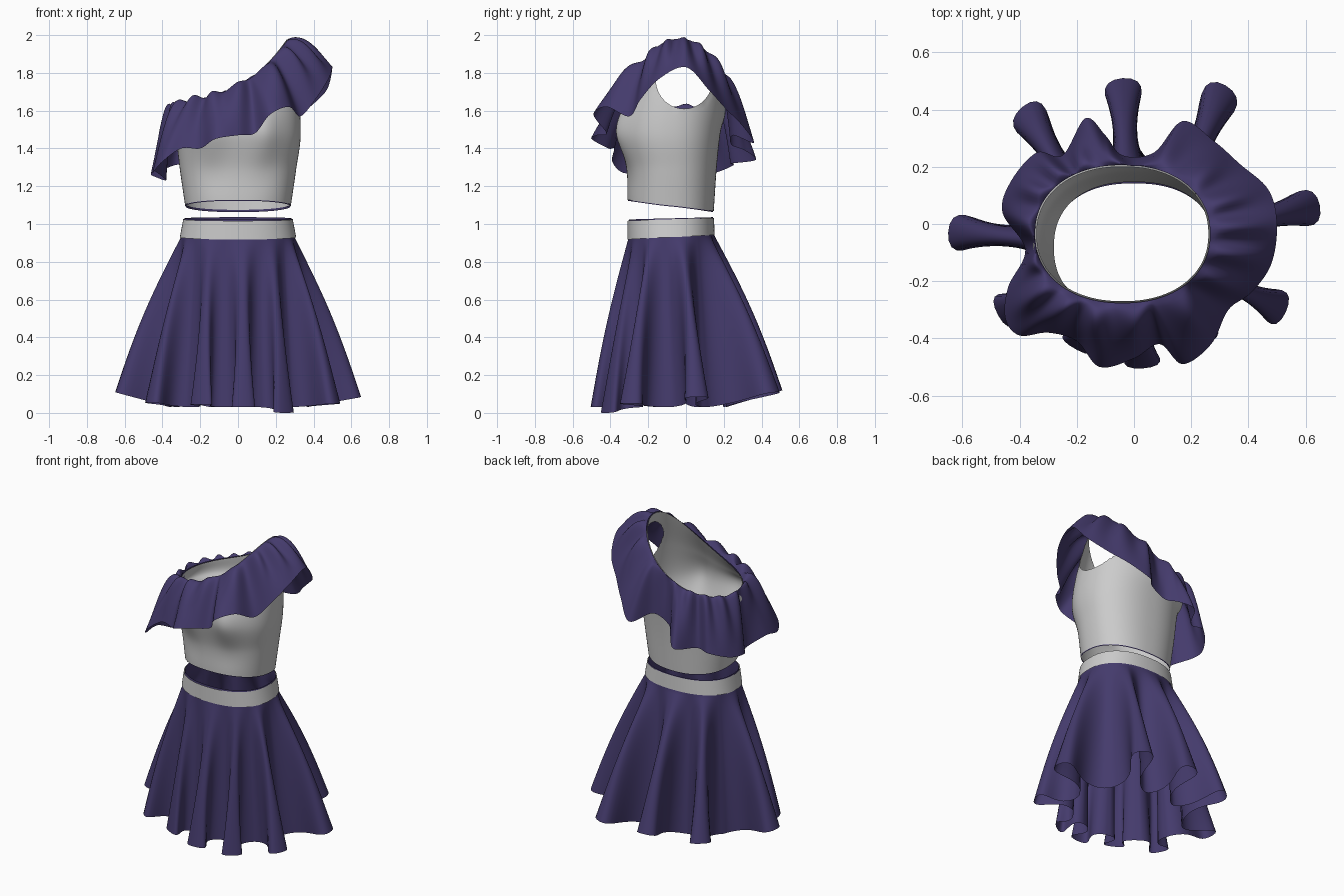
import bpy, bmesh, math
from mathutils import Vector
from math import sin, cos, pi, tau

if "Cube" in bpy.data.objects:
    bpy.data.objects.remove(bpy.data.objects["Cube"])

purple = bpy.data.materials.new("purple_cloth")
purple.diffuse_color = (0.058, 0.043, 0.15, 1)
purple.use_nodes = True
purple.node_tree.nodes["Principled BSDF"].inputs["Base Color"].default_value = purple.diffuse_color


def spow(v, e):
    return math.copysign(abs(v) ** e, v)


def oval(a, rx, y0, y1, z, n=2.3):
    """Point on a rounded body cross-section spanning y0..y1."""
    return Vector((rx * spow(cos(a), 2 / n),
                   (y0 + y1) / 2 + (y1 - y0) / 2 * spow(sin(a), 2 / n), z))


def catmull(p0, p1, p2, p3, t):
    return 0.5 * (2 * p1 + (p2 - p0) * t + (2 * p0 - 5 * p1 + 4 * p2 - p3) * t * t
                  + (3 * p1 - p0 - 3 * p2 + p3) * t ** 3)


def loft(name, rows, mat=None, cut=None):
    """Closed rings joined into a smooth sheet; cut edits the bmesh before it is stored."""
    bm = bmesh.new()
    vs = [[bm.verts.new(p) for p in row] for row in rows]
    n = len(rows[0])
    for r0, r1 in zip(vs, vs[1:]):
        for i in range(n):
            j = (i + 1) % n
            bm.faces.new((r0[i], r0[j], r1[j], r1[i]))
    if cut:
        cut(bm)
    bmesh.ops.recalc_face_normals(bm, faces=bm.faces)
    me = bpy.data.meshes.new(name)
    bm.to_mesh(me)
    bm.free()
    for p in me.polygons:
        p.use_smooth = True
    ob = bpy.data.objects.new(name, me)
    bpy.context.collection.objects.link(ob)
    if mat:
        me.materials.append(mat)
    return ob


ANG = [tau * i / 128 for i in range(128)]

# --- Skirt: hem meanders through omega-shaped flutes, tips given here ---
TIPS = [(.65, .065, .085), (.32, .485, .11), (-.04, .51, .12), (-.39, .41, .11), (-.65, -.03, .11),
        (-.475, -.32, .055), (-.2, -.44, .045), (.03, -.505, .03), (.25, -.43, .0), (.53, -.31, .05)]
C = Vector((0, -.06, 0))
tips = [Vector(t) - C for t in TIPS]
angs = [math.atan2(t.y, t.x) % tau for t in tips]
K, STEP = len(tips), 14
hem, bulge, waist_ang = [], [], []
for k in range(K):
    a = angs[k]
    d, n = Vector((cos(a), sin(a), 0)), Vector((-sin(a), cos(a), 0))
    prev = angs[k - 1] - (tau if k == 0 else 0)
    nxt = angs[(k + 1) % K] + (tau if k == K - 1 else 0)
    for i in range(-STEP, STEP):
        u = abs(i) / STEP
        m = (a + (nxt if i > 0 else prev)) / 2
        V = Vector((.37 * cos(m), .28 * sin(m), 0))
        c = (1 + cos(pi * u)) / 2
        p = d * (V.dot(d) + (tips[k].dot(d) - V.dot(d)) * c) + n * V.dot(n) * u ** 1.6
        p.z = .03 + (tips[k].z - .03) * c
        hem.append(p + C)
        bulge.append(n * (math.copysign(1, i) * .07 * sin(tau * u) * (1 - u)))
        waist_ang.append(a + (m - a) * u)
rows = [[oval(a, .284, -.302, .142, 1.03 + .006 * sin(a)) for a in waist_ang]]  # lining inside the band
for j in range(31):
    v = j / 30
    f = v + .07 * sin(pi * v)
    row = []
    for h, b, a in zip(hem, bulge, waist_ang):
        w = oval(a, .298, -.304, .146, .938 + .01 * sin(a))
        p = w.lerp(h, f) + b * v * v
        p.z = w.z + (h.z - w.z) * v
        row.append(p)
    rows.append(row)
loft("skirt", rows, purple)

# --- Waistband ---
loft("waistband", [[oval(a, .308 - .018 * t, -.311, .152 - .004 * t, .93 + .095 * t + (.012 - .004 * t) * sin(a))
                    for a in ANG] for t in (0, .33, .66, 1)])


# --- One-shoulder neckline shared by bodice and ruffle ---
def neck(a):
    x = -.04 + .30 * spow(cos(a), .92)
    t = (x + .34) / .6
    return Vector((x, -.035 + .235 * spow(sin(a), .92), 1.61 + .13 * t + .24 * t ** 3))


# --- Bodice columns: waist, ribs, bust, upper chest, neckline ---
def column(a):
    hz = 1.098 - .03 * sin(a)
    B = oval(a, .28, -.31, .147, hz)
    A = oval(a, .308, -.315, .162, 1.29)
    M = oval(a, .332, -.355, .182, 1.48)
    for s in (-1, 1):
        M.y -= .03 * math.exp(-((M.x - s * .15) / .08) ** 2) * (1 if sin(a) < 0 else 0)
    N = neck(a)
    U = M.lerp(N, .5)
    out = Vector((cos(a), sin(a), 0))
    U += out * .018
    return [B + (B - A), B, A, M, U, N, N + (N - U)]


def armhole(bm):
    """Cut an oval opening on the right side and round its rim."""
    cy, cz, ry, rz = -.01, 1.765, .15, .155

    def f(p):
        return math.hypot((p.y - cy) / ry, (p.z - cz) / rz)
    rim_before = {v for v in bm.verts if v.is_boundary}
    dead = [fc for fc in bm.faces if fc.calc_center_median().x > .1 and f(fc.calc_center_median()) < 1]
    bmesh.ops.delete(bm, geom=dead, context='FACES')
    for v in bm.verts:
        if v.is_boundary and v not in rim_before and v.co.x > .05:
            s = f(v.co)
            v.co.y = cy + (v.co.y - cy) / s
            v.co.z = cz + (v.co.z - cz) / s


cols = [column(a) for a in ANG]
rows = [[catmull(*c[k:k + 4], t / 10) for c in cols] for k in range(4) for t in range(10)]
rows.append([c[5] for c in cols])
loft("bodice", rows, None, armhole)

# --- Purple hem trim just inside the bodice ---
loft("bodice_trim", [[oval(a, .277, -.307, .144, 1.093 - .03 * sin(a) + dz) for a in ANG]
                     for dz in (0, .012)], purple)

# --- Ruffle: outer edge path, counter-clockwise from the right shoulder ---
EDGE = [(.50, 0, 1.83), (.47, .12, 1.71), (.37, .21, 1.61), (.28, .29, 1.53), (.17, .36, 1.43),
        (.07, .25, 1.47), (-.04, .24, 1.42), (-.10, .31, 1.39), (-.17, .37, 1.34), (-.25, .24, 1.32),
        (-.34, .25, 1.31), (-.43, .15, 1.27), (-.46, .04, 1.26), (-.38, -.09, 1.23), (-.44, -.22, 1.28),
        (-.45, -.33, 1.27), (-.40, -.39, 1.33), (-.30, -.38, 1.40), (-.20, -.41, 1.40), (-.12, -.50, 1.45),
        (0, -.47, 1.47), (.09, -.42, 1.48), (.17, -.49, 1.58), (.27, -.42, 1.62), (.33, -.30, 1.57),
        (.41, -.24, 1.66), (.48, -.14, 1.77)]
E = [Vector(p) for p in EDGE]
outer = [catmull(E[i - 1], E[i], E[(i + 1) % len(E)], E[(i + 2) % len(E)], t / 8)
         for i in range(len(E)) for t in range(8)]
rows = []
for j in range(21):
    s = j / 20
    row = []
    for o in outer:
        a = math.atan2((o.y + .035) / .235, (o.x + .04) / .30)
        w = neck(a)
        p = w.lerp(o, s ** .85)
        p.z = w.z + (o.z - w.z) * s ** 1.25
        # soft puff below the neckline, least on the shoulder top
        p.z += (.012 + .034 * (1 - cos(a)) / 2 + .025 * max(0, -sin(a + .5))) * sin(pi * s ** .65)
        # small gathers that fade toward the hem
        g = .02 * sin(17 * a + 1.5 * sin(3 * a)) * sin(pi * s ** .7) * (1 - s) ** .4
        p += Vector((cos(a) * .6, sin(a) * .6, 1)) * g
        p += Vector((cos(a), sin(a), 0)) * .006 * (1 - s)
        row.append(p)
    rows.append(row)
loft("shoulder_ruffle", rows, purple)
